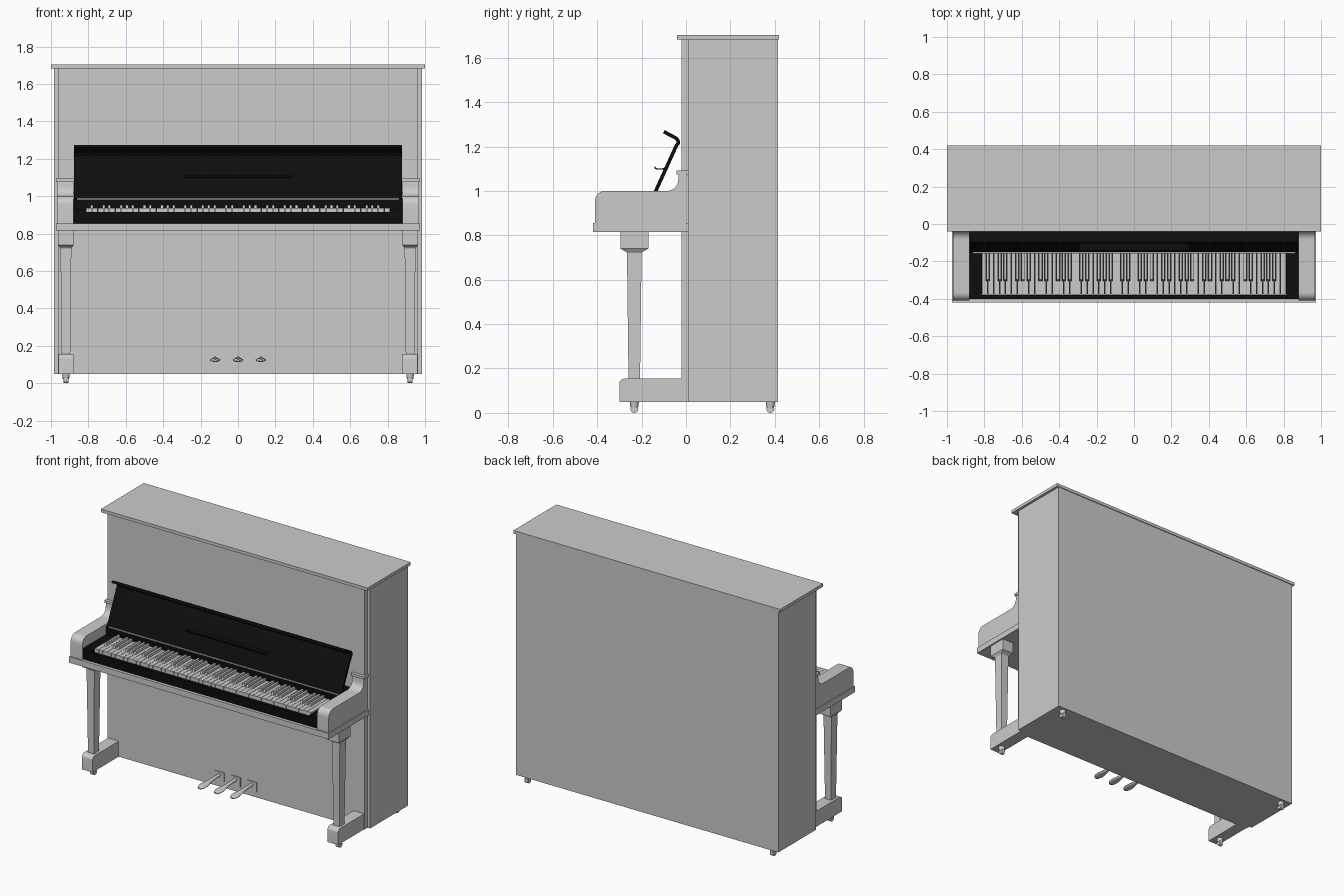
import bpy, bmesh, math
from mathutils import Matrix

if "Cube" in bpy.data.objects:
    bpy.data.objects.remove(bpy.data.objects["Cube"])

black = bpy.data.materials.new("black_lacquer")
black.diffuse_color = (0.004, 0.004, 0.004, 1)
black.use_nodes = True
black.node_tree.nodes["Principled BSDF"].inputs["Base Color"].default_value = black.diffuse_color


def finish(name, bm, mat=None, smooth=False):
    bmesh.ops.recalc_face_normals(bm, faces=bm.faces)
    me = bpy.data.meshes.new(name)
    bm.to_mesh(me)
    bm.free()
    ob = bpy.data.objects.new(name, me)
    bpy.context.collection.objects.link(ob)
    if mat:
        me.materials.append(mat)
    if smooth:
        bpy.ops.object.select_all(action='DESELECT')
        ob.select_set(True)
        bpy.context.view_layer.objects.active = ob
        bpy.ops.object.shade_smooth_by_angle(angle=math.radians(35))
    return ob


def add_loft(bm, rings):
    rows = [[bm.verts.new(p) for p in r] for r in rings]
    n = len(rows[0])
    for a, b in zip(rows, rows[1:]):
        for i in range(n):
            j = (i + 1) % n
            bm.faces.new((a[i], a[j], b[j], b[i]))
    bm.faces.new(rows[0])
    bm.faces.new(rows[-1])


def add_prism(bm, pts, axis, lo, hi):
    # outline is (y, z) when extruded along x, (x, y) when along z
    put = (lambda p, t: (t, p[0], p[1])) if axis == 'x' else (lambda p, t: (p[0], p[1], t))
    add_loft(bm, [[put(p, t) for p in pts] for t in (lo, hi)])


def prism(name, pts, axis, lo, hi, mat=None, smooth=False):
    bm = bmesh.new()
    add_prism(bm, pts, axis, lo, hi)
    return finish(name, bm, mat, smooth)


def box(name, x, y, z, mat=None):
    pts = [(x[0], y[0]), (x[1], y[0]), (x[1], y[1]), (x[0], y[1])]
    return prism(name, pts, 'z', z[0], z[1], mat)


def arc(cy, cz, r, a0, a1, n=8):
    return [(cy + r * math.cos(math.radians(a0 + (a1 - a0) * i / n)),
             cz + r * math.sin(math.radians(a0 + (a1 - a0) * i / n))) for i in range(n + 1)]


def ribbon(path, t):
    # constant thickness outline around an open path
    left, right = [], []
    for i, p in enumerate(path):
        a, b = path[max(i - 1, 0)], path[min(i + 1, len(path) - 1)]
        dy, dz = b[0] - a[0], b[1] - a[1]
        d = math.hypot(dy, dz)
        ny, nz = -dz / d * t / 2, dy / d * t / 2
        left.append((p[0] + ny, p[1] + nz))
        right.append((p[0] - ny, p[1] - nz))
    return left + right[::-1]


# case
box("case", (-0.983, 0.983), (0.01, 0.415), (0.05, 1.682))
box("front_panel", (-0.963, 0.963), (-0.02, 0.01), (0.05, 1.682))
box("top_lid", (-1, 1), (-0.04, 0.42), (1.682, 1.703))
box("key_bed", (-0.973, 0.973), (-0.42, 0.01), (0.815, 0.855))

# arms, legs, feet and casters on both sides
arm = ([(0.0, 0.855), (-0.41, 0.855)] + arc(-0.365, 0.955, 0.045, 180, 90)
       + arc(-0.085, 1.05, 0.05, 270, 360) + [(-0.033, 1.075), (0.0, 1.075)])
foot = [(-0.02, 0.05), (-0.30, 0.05)] + arc(-0.275, 0.13, 0.025, 180, 90, 6) + [(-0.02, 0.155)]
leg = [(0.155, 0.023, 0.026), (0.72, 0.029, 0.033), (0.725, 0.032, 0.036),
       (0.74, 0.043, 0.063), (0.815, 0.043, 0.063)]
for s, side in ((-1, "left"), (1, "right")):
    prism(side + "_arm", arm, 'x', s * 0.88, s * 0.967, None, True)
    box(side + "_arm_cap", sorted((s * 0.876, s * 0.973)), (-0.042, 0.01), (1.075, 1.093))
    cx, cy = s * 0.92, -0.233
    bm = bmesh.new()
    add_loft(bm, [[(cx - w, cy - d, z), (cx + w, cy - d, z), (cx + w, cy + d, z), (cx - w, cy + d, z)]
                  for z, w, d in leg])
    finish(side + "_front_leg", bm)
    prism(side + "_foot", foot, 'x', cx - 0.04, cx + 0.04, None, True)
    for y, end in ((cy, "front"), (0.38, "back")):
        bm = bmesh.new()
        bmesh.ops.create_cone(bm, cap_ends=True, segments=20, radius1=0.018, radius2=0.018, depth=0.026,
                              matrix=Matrix.Translation((cx, y, 0.018)) @ Matrix.Rotation(math.pi / 2, 4, 'Y'))
        bmesh.ops.create_cone(bm, cap_ends=True, segments=20, radius1=0.017, radius2=0.021, depth=0.03,
                              matrix=Matrix.Translation((cx, y, 0.037)))
        finish(f"{side}_{end}_caster", bm, None, True)
    box(side + "_key_block", sorted((s * 0.815, s * 0.88)), (-0.40, -0.15), (0.855, 0.93), black)

# black keyboard surround
box("key_frame", (-0.815, 0.815), (-0.375, -0.15), (0.855, 0.907), black)
box("key_slip", (-0.815, 0.815), (-0.40, -0.38), (0.855, 0.914), black)
box("key_back_rail", (-0.88, 0.88), (-0.155, -0.02), (0.855, 0.985), black)

# open fallboard with hinge strip and music ledge
path = ([(-0.143, 0.985), (-0.042, 1.207)] + arc(-0.059, 1.218, 0.024, -10, 65, 8) + [(-0.10, 1.267)])
prism("fallboard", ribbon(path, 0.016), 'x', -0.877, 0.877, black, True)
box("hinge_strip", (-0.86, 0.86), (-0.158, -0.15), (0.983, 0.988))
ledge = ribbon([(-0.14, 1.11), (-0.138, 1.101), (-0.13, 1.099), (-0.105, 1.099), (-0.085, 1.108)], 0.006)
prism("music_ledge", ledge, 'x', -0.293, 0.293, black)

# 52 white keys notched around 36 black keys
pitch, start, half = 1.625 / 52, -0.8125, 0.0085
has_black = [n % 7 in (0, 2, 3, 5, 6) and n < 51 for n in range(52)]
whites, blacks = bmesh.new(), bmesh.new()
for n in range(52):
    x0, x1 = start + n * pitch + 0.001, start + (n + 1) * pitch - 0.001
    l = x0 + half if n and has_black[n - 1] else x0
    r = x1 - half if has_black[n] else x1
    outline = [(x0, -0.376), (x1, -0.376), (x1, -0.306)]
    if r < x1:
        outline.append((r, -0.306))
    outline += [(r, -0.155), (l, -0.155)]
    if l > x0:
        outline.append((l, -0.306))
    outline.append((x0, -0.306))
    add_prism(whites, outline, 'z', 0.907, 0.937)
    if has_black[n]:
        c = x1 + 0.001
        side = [(-0.304, 0.907), (-0.304, 0.937), (-0.296, 0.953), (-0.155, 0.953), (-0.155, 0.907)]
        add_prism(blacks, side, 'x', c - 0.007, c + 0.007)
finish("white_keys", whites)
finish("black_keys", blacks)

# pedals: spoon shaped lofts with plates
spoon = [(-0.015, 0.011), (-0.10, 0.012), (-0.13, 0.016), (-0.16, 0.023), (-0.19, 0.028),
         (-0.215, 0.026), (-0.232, 0.018), (-0.24, 0.007)]
for px, which in ((-0.122, "left"), (0, "middle"), (0.122, "right")):
    box(which + "_pedal_plate", (px - 0.035, px + 0.035), (-0.026, -0.018), (0.09, 0.153))
    bm = bmesh.new()
    rings = []
    for y, w in spoon:
        z = 0.133 + 0.05 * (y + 0.015)
        rings.append([(px + w * math.cos(a), y, z + 0.010 * min(1, w / 0.012) * math.sin(a))
                      for a in (2 * math.pi * i / 16 for i in range(16))])
    add_loft(bm, rings)
    finish(which + "_pedal", bm, None, True)
